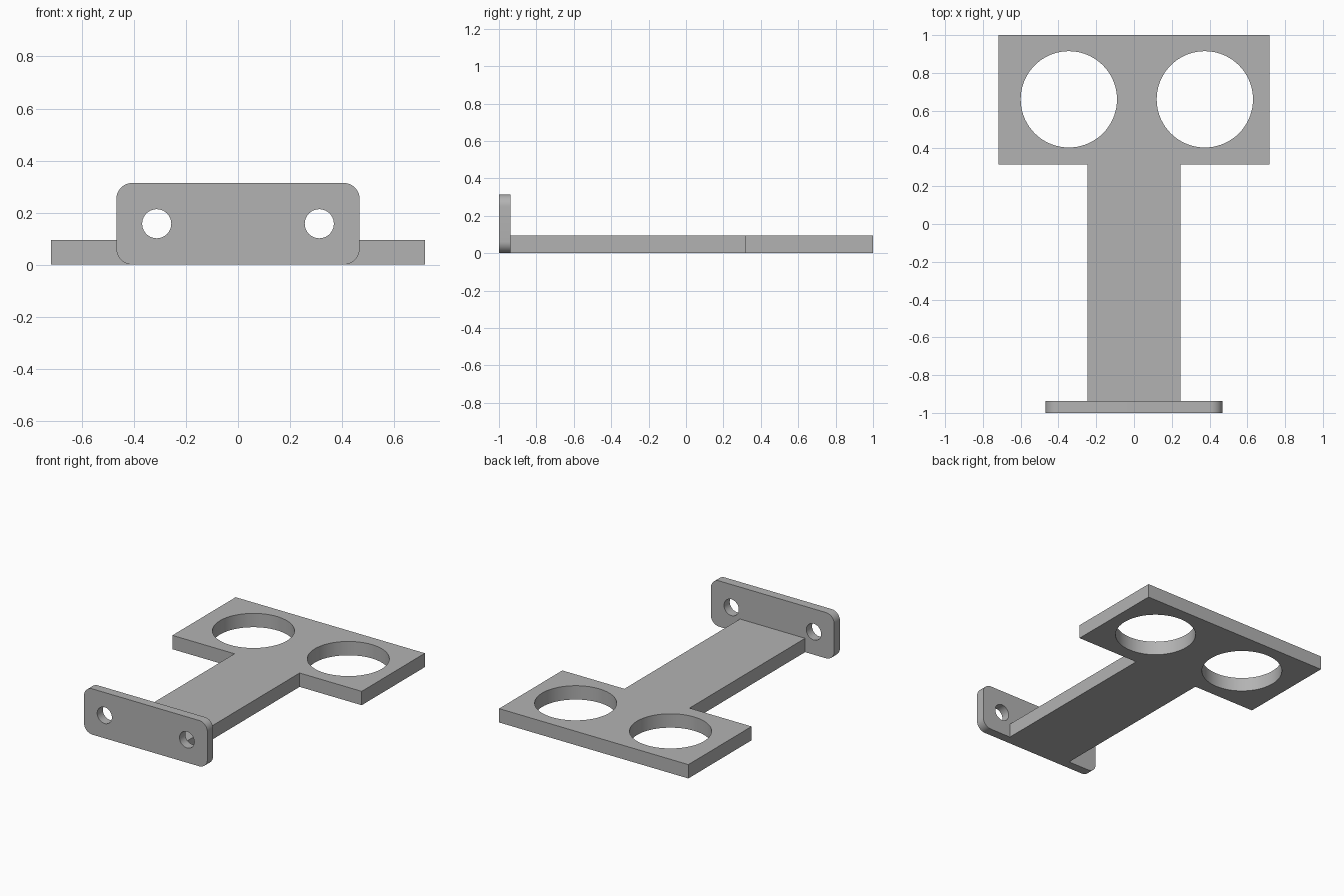
import bpy
import bmesh
from math import sin, cos, pi, radians
from mathutils import Matrix, Vector

cube = bpy.data.objects.get("Cube")
if cube:
    bpy.data.objects.remove(cube, do_unlink=True)

grey = bpy.data.materials.new("plain grey")
grey.use_nodes = True
colour = (0.45, 0.45, 0.45, 1)
grey.diffuse_color = colour
grey.node_tree.nodes["Principled BSDF"].inputs["Base Color"].default_value = colour


def arc(cx, cy, r, start, end, steps):
    return [(cx + r * cos(start + (end - start) * i / steps),
             cy + r * sin(start + (end - start) * i / steps))
            for i in range(steps + 1)]


def circle(cx, cy, r, sides):
    return arc(cx, cy, r, 0, 2 * pi, sides)[:-1]


def rounded_rectangle(w, h, r):
    points = []
    for i, (sx, sy) in enumerate([(1, 1), (-1, 1), (-1, -1), (1, -1)]):
        points += arc(sx * (w / 2 - r), sy * (h / 2 - r), r,
                      i * pi / 2, (i + 1) * pi / 2, 10)
    return points


def sheet(name, loops, thickness, matrix):
    """Fill an outline with holes, thicken it and place it."""
    bm = bmesh.new()
    for loop in loops:
        verts = [bm.verts.new((x, y, 0)) for x, y in loop]
        for i, v in enumerate(verts):
            bm.edges.new((verts[i - 1], v))
    bmesh.ops.triangle_fill(bm, edges=bm.edges[:], use_beauty=True,
                            normal=(0, 0, 1))
    top = bmesh.ops.extrude_face_region(bm, geom=bm.faces[:],
                                        use_keep_orig=True)["geom"]
    bmesh.ops.translate(bm, vec=Vector((0, 0, thickness)),
                        verts=[g for g in top if isinstance(g, bmesh.types.BMVert)])
    bmesh.ops.dissolve_limit(bm, angle_limit=radians(0.5),
                             verts=bm.verts[:], edges=bm.edges[:])
    bmesh.ops.triangulate(bm, faces=[f for f in bm.faces if len(f.verts) > 4])
    bmesh.ops.recalc_face_normals(bm, faces=bm.faces[:])
    # Smooth the round walls, keep rims and corners sharp
    for f in bm.faces:
        f.smooth = True
    for e in bm.edges:
        e.smooth = e.calc_face_angle(0) < radians(30)
    bm.transform(matrix)
    mesh = bpy.data.meshes.new(name)
    bm.to_mesh(mesh)
    bm.free()
    mesh.materials.append(grey)
    obj = bpy.data.objects.new(name, mesh)
    bpy.context.collection.objects.link(obj)


# T-shaped arm and holder head, with two large openings
half = [(0.247, -0.938), (0.247, 0.315), (0.718, 0.315), (0.718, 1.0)]
outline = half + [(-x, y) for x, y in reversed(half)]
openings = [circle(x, 0.66, 0.255, 72) for x in (-0.345, 0.375)]
sheet("holder_arm", [outline] + openings, 0.095, Matrix.Identity(4))

# Upright mounting plate with two screw holes
screw_holes = [circle(x, 0, 0.056, 40) for x in (-0.3125, 0.3125)]
upright = Matrix.Translation((0, -0.938, 0.157)) @ Matrix.Rotation(pi / 2, 4, 'X')
sheet("mounting_plate", [rounded_rectangle(0.936, 0.314, 0.0625)] + screw_holes,
      0.062, upright)
